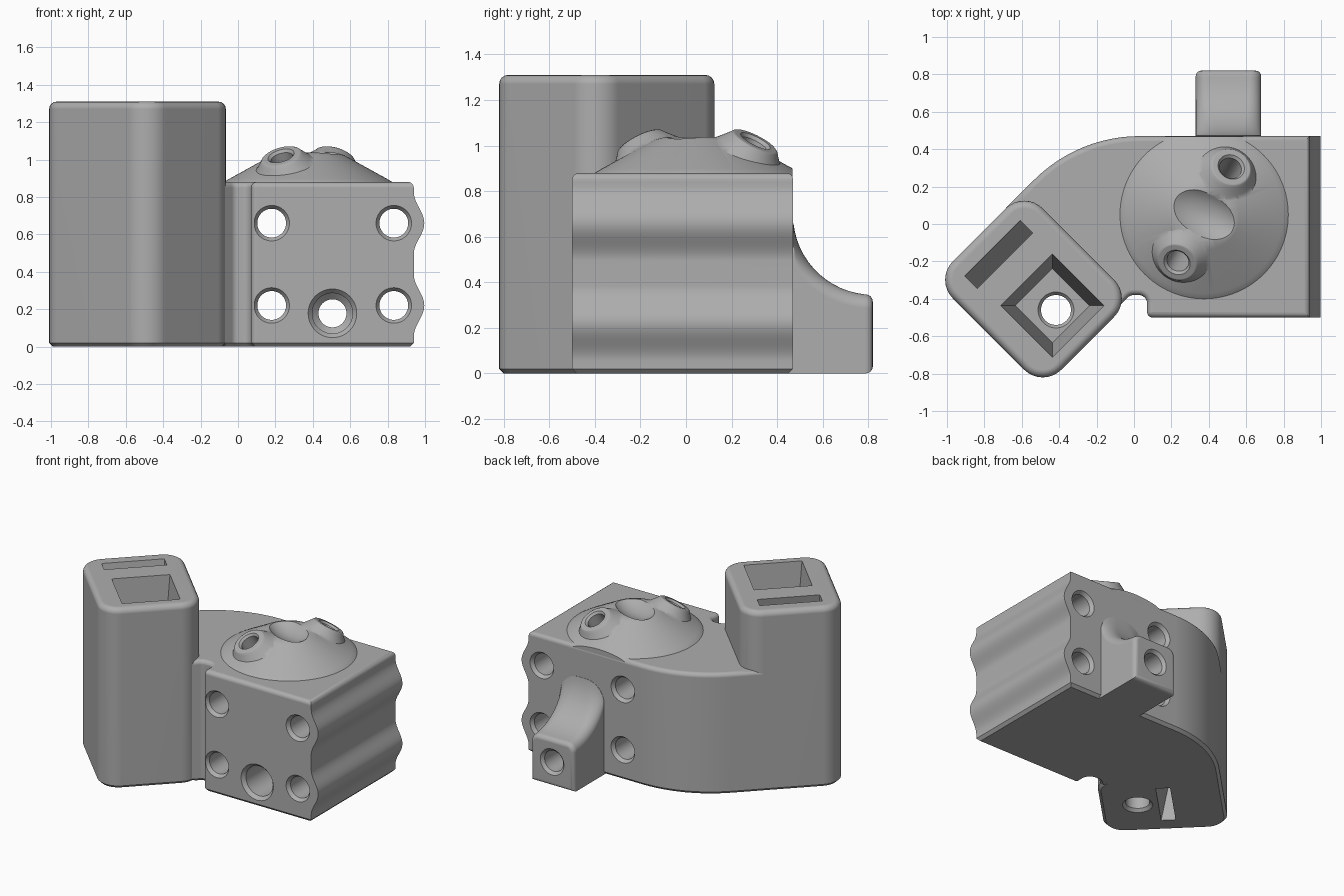
import bpy, bmesh, math
from mathutils import Vector, Matrix

cube = bpy.data.objects.get("Cube")
if cube:
    bpy.data.objects.remove(cube)

grey = bpy.data.materials.new("plain grey")
grey.use_nodes = True
grey.diffuse_color = (0.42, 0.42, 0.42, 1)
grey.node_tree.nodes["Principled BSDF"].inputs["Base Color"].default_value = grey.diffuse_color


def add_mesh(name, bm):
    bmesh.ops.recalc_face_normals(bm, faces=bm.faces[:])
    mesh = bpy.data.meshes.new(name)
    bm.to_mesh(mesh)
    bm.free()
    mesh.materials.append(grey)
    obj = bpy.data.objects.new(name, mesh)
    bpy.context.collection.objects.link(obj)
    return obj


def loft(name, loops, start_bevel=0, end_bevel=0):
    """Skin a stack of matching loops, cap both ends and ease the cap edges."""
    bm = bmesh.new()
    rings = [[bm.verts.new(p) for p in loop] for loop in loops]
    n = len(rings[0])
    for a, b in zip(rings, rings[1:]):
        for i in range(n):
            bm.faces.new((a[i], a[(i + 1) % n], b[(i + 1) % n], b[i]))
    start, end = bm.faces.new(rings[0]), bm.faces.new(rings[-1])
    bmesh.ops.recalc_face_normals(bm, faces=bm.faces[:])
    start_edges, end_edges = start.edges[:], end.edges[:]
    if end_bevel:
        bmesh.ops.bevel(bm, geom=end_edges, offset=end_bevel, segments=4,
                        profile=0.5, affect='EDGES')
    if start_bevel:
        bmesh.ops.bevel(bm, geom=start_edges, offset=start_bevel, segments=1,
                        affect='EDGES')
    return add_mesh(name, bm)


def rounded(corners, steps=8):
    """Outline from (x, y, radius) corners, each turned into an arc."""
    out = []
    for i, (x, y, r) in enumerate(corners):
        p = Vector((x, y))
        if not r:
            out.append(p)
            continue
        a = (Vector(corners[i - 1][:2]) - p).normalized()
        b = (Vector(corners[(i + 1) % len(corners)][:2]) - p).normalized()
        half = a.angle(b) / 2
        centre = p + (a + b).normalized() * (r / math.sin(half))
        v0 = p + a * (r / math.tan(half)) - centre
        v1 = p + b * (r / math.tan(half)) - centre
        sweep = math.atan2(v0.cross(v1), v0.dot(v1))
        out += [centre + Matrix.Rotation(sweep * k / steps, 2) @ v0 for k in range(steps + 1)]
    return out


def lathe(name, profile, origin=(0, 0, 0), axis=(0, 0, 1), sides=48):
    """Turn (radius, distance) pairs round an axis."""
    turn = Vector((0, 0, 1)).rotation_difference(Vector(axis))
    ring = [2 * math.pi * i / sides for i in range(sides)]
    return loft(name, [[Vector(origin) + turn @ Vector((r * math.cos(t), r * math.sin(t), h))
                        for t in ring] for r, h in profile])


def diagonal(u, v, z):
    """Point in the tower's frame, turned 45 degrees."""
    s = math.sqrt(0.5)
    return ((u + v) * s, (v - u) * s, z)


def rect(u, v, w, d, r=0):
    return rounded([(u - w, v - d, r), (u + w, v - d, r), (u + w, v + d, r), (u - w, v + d, r)])


def combine(target, tools, operation='DIFFERENCE'):
    bpy.context.view_layer.objects.active = target
    for tool in tools:
        mod = target.modifiers.new("join", 'BOOLEAN')
        mod.operation, mod.solver, mod.object = operation, 'EXACT', tool
        bpy.ops.object.modifier_apply(modifier=mod.name)


# Main block with its swept rear corner and the small front notch
outline = rounded([(0.07, -0.5, 0.03), (0.94, -0.5, 0), (0.94, 0.47, 0), (-0.30, 0.47, 0.8),
                   (-0.685, 0.085, 0), (-0.12, -0.37, 0), (-0.07, -0.43, 0),
                   (-0.02, -0.38, 0.04), (0.07, -0.38, 0.045)], 12)
body = loft("main_block", [[(x, y, z) for x, y in outline] for z in (0, 0.88)], 0.02, 0.03)

# Two rounded ribs along the side
profile = [(0.8, 0.03), (0.94, 0.03)]
for zc in (0.22, 0.66):
    for k in range(-12, 13):
        t = k / 12
        profile.append((0.94 + 0.028 * (1 + math.cos(math.pi * t)), zc + 0.165 * t))
profile += [(0.94, 0.84), (0.8, 0.84)]
ribs = loft("side_ribs", [[(x, y, z) for x, z in profile] for y in (-0.5, 0.47)])
combine(body, [ribs], 'UNION')

# Tall square tower
U, V = -0.134, -0.626
square = rect(U, V, 0.41, 0.34, 0.14)
tower = loft("tower", [[diagonal(u, v, z) for u, v in square] for z in (0, 1.31)], 0.02, 0.04)

# Rear arm sweeping up into the block
loops = []
for k in range(15):
    a = math.radians(84) * (1 - k / 14)
    h = 0.345 + 0.35 * (1 - math.cos(a))
    r = 0.06 + 0.09 * (a / 1.5) ** 2
    loops.append([(x, 0.82 - 0.35 * math.sin(a), z) for x, z in rounded(
        [(0.33, 0, 0), (0.68, 0, 0), (0.68, h, r), (0.33, h, r)])])
loops.insert(0, [(x, 0.4, z) for x, y, z in loops[0]])
arm = loft("rear_arm", loops, 0, 0.03)

# Shallow cone with two tilted bosses
MID = Vector((0.375, 0.05, 0))
dome = lathe("dome", [(0.48, 0.85), (0.45, 0.88), (0.42, 0.898), (0.19, 1.025), (0.14, 1.038)],
             MID, sides=96)
tools, tilted_holes = [], []
for side in (-1, 1):
    out = Vector((0.145, 0.255, 0)) * side
    axis = out.normalized() * math.sin(0.53) + Vector((0, 0, math.cos(0.53)))
    tip = MID + out + Vector((0, 0, 1.02))
    tools.append(lathe("boss", [(0.22, -0.14), (0.18, -0.09), (0.145, -0.05), (0.12, -0.02),
                                (0.11, -0.006), (0.1, 0)], tip, axis))
    tilted_holes.append(lathe("boss_hole", [(0.06, -0.4), (0.06, -0.015), (0.09, 0.02),
                                            (0.09, 0.08)], tip, axis))
combine(dome, tools, 'UNION')

# Dished valley between the bosses
bm = bmesh.new()
bmesh.ops.create_uvsphere(bm, u_segments=48, v_segments=24, radius=1, matrix=(
    Matrix.Translation(MID + Vector((0, 0, 1.13))) @ Matrix.Rotation(-0.52, 4, 'Z')
    @ Matrix.Diagonal((0.25, 0.15, 0.14, 1))))
valley = add_mesh("valley_cutter", bm)
back_trim = loft("trim_cutter", [[(x, y, z) for x, y in ((-1, 0.468), (1, 0.468), (1, 1), (-1, 1))]
                                 for z in (0.5, 1.5)])
combine(dome, [valley, back_trim] + tilted_holes)

# Bolt holes and the stepped hole running out through the arm
bolts = [lathe("bolt_hole", [(0.095, 0.6), (0.095, 0.5), (0.077, 0.475), (0.077, -0.445),
                             (0.095, -0.47), (0.095, -0.6)], (x, 0, z), (0, -1, 0))
         for x in (0.18, 0.833) for z in (0.22, 0.66)]
main_hole = lathe("main_hole", [(0.13, 0.6), (0.13, 0.5), (0.108, 0.475), (0.108, -0.05),
                                (0.075, -0.08), (0.075, -0.8), (0.1, -0.825), (0.1, -0.9)],
                  (0.505, 0, 0.178), (0, -1, 0))
combine(body, bolts + [main_hole] + tilted_holes)
combine(arm, [main_hole])

# Tower socket, its drain hole and the slanted slot
socket = loft("socket", [[diagonal(u, v, z) for u, v in rect(0.0, -0.617, w, w)]
                         for w, z in ((0.14, 0.7), (0.195, 1.31), (0.195, 1.4))])
drain = lathe("drain", [(0.1, -0.1), (0.1, 0), (0.08, 0.02), (0.08, 0.68), (0.1, 0.705),
                        (0.1, 0.9)], diagonal(0.03, -0.62, 0))
slot = loft("slot", [[diagonal(u, v, z) for u, v in rect(-0.155 - 0.184 * z, V, 0.048, 0.21)]
                     for z in (-0.1, 1.4)])
combine(tower, [socket, drain, slot])

# Remove cutters, then smooth the finished parts
for tool in [ribs, valley, back_trim, main_hole, socket, drain, slot] + tools + tilted_holes + bolts:
    bpy.data.objects.remove(tool)
for obj in (body, tower, arm, dome):
    bpy.ops.object.select_all(action='DESELECT')
    obj.select_set(True)
    bpy.context.view_layer.objects.active = obj
    bpy.ops.object.shade_smooth_by_angle(angle=math.radians(32))
    weighted = obj.modifiers.new("even shading", 'WEIGHTED_NORMAL')
    weighted.keep_sharp = True
